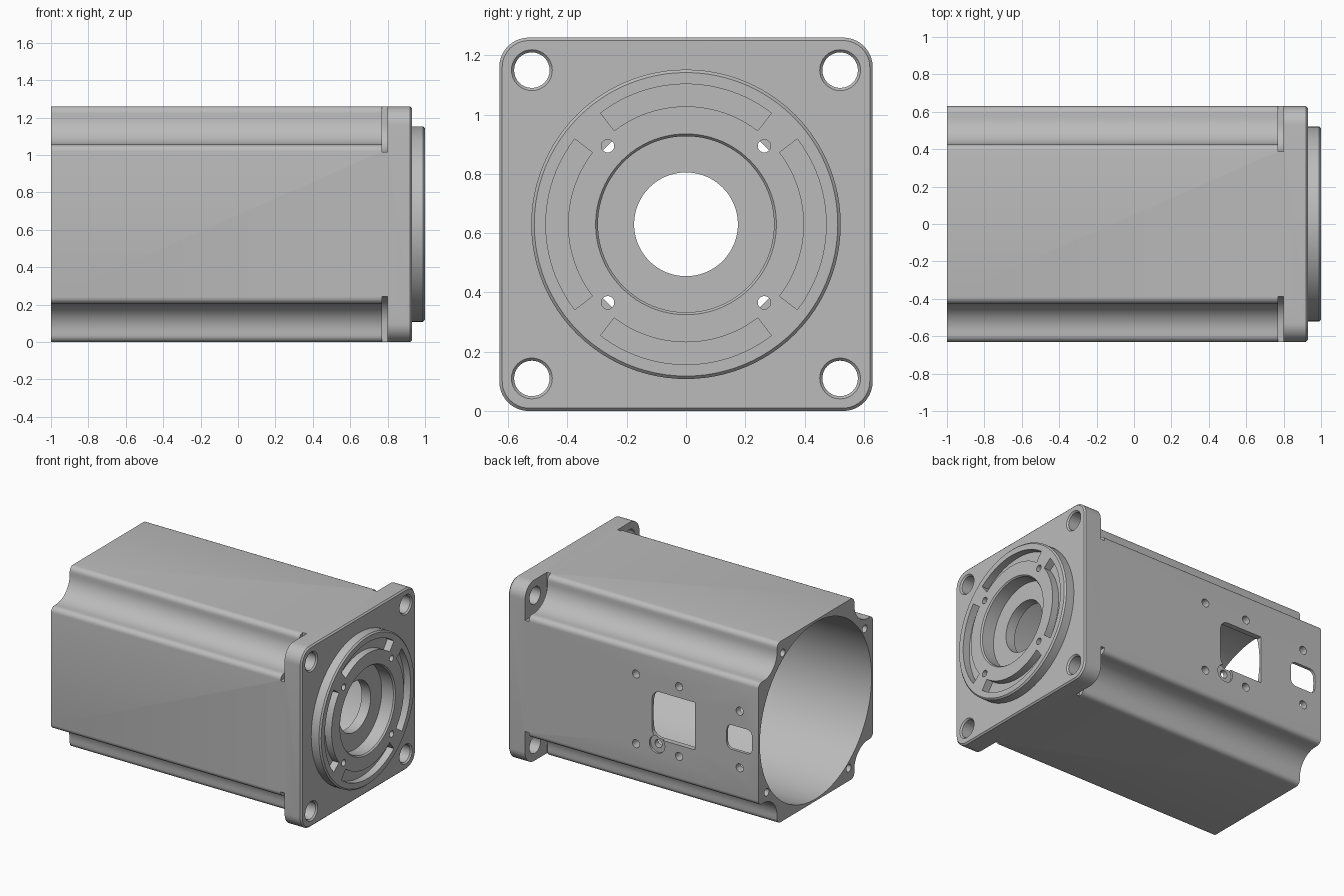
import bpy, bmesh
from math import cos, sin, pi, radians

old = bpy.data.objects.get("Cube")
if old:
    bpy.data.objects.remove(old, do_unlink=True)

H = 0.63          # half width of the square section, also the axis height

metal = bpy.data.materials.new("cast_grey")
metal.use_nodes = True
grey = (0.5, 0.5, 0.5, 1)
metal.diffuse_color = grey
metal.node_tree.nodes["Principled BSDF"].inputs["Base Color"].default_value = grey


# --- 2D outlines -----------------------------------------------------------
def arc(cx, cy, r, a0, a1, n):
    return [(cx + r * cos(radians(a0 + (a1 - a0) * i / n)),
             cy + r * sin(radians(a0 + (a1 - a0) * i / n))) for i in range(n + 1)]


def circle(r, cx=0, cy=0, n=32):
    return arc(cx, cy, r, 0, 360, n)[:-1]


def four_corners(corner):
    out = []
    for k in range(4):
        c, s = round(cos(k * pi / 2)), round(sin(k * pi / 2))
        out += [(c * u - s * v, s * u + c * v) for u, v in corner]
    return out


def scooped(edge, fillet, lip):
    """Square section with a filleted step cut out of each corner."""
    f = edge + fillet
    scoop = arc(f, f, fillet, 270, 180, 12)
    if lip:
        return four_corners(arc(H - lip, edge - lip, lip, 0, 90, 5) + scoop
                            + arc(edge - lip, H - lip, lip, 0, 90, 5))
    return four_corners([(H, edge)] + scoop + [(edge, H)])


def rounded_square(half, r):
    return four_corners(arc(half - r, half - r, r, 0, 90, 10))


def window(x0, x1, z0, z1, r_low, r_high):
    """Rectangle whose low-x and high-x corners have their own radii."""
    a, b = r_low, r_high
    return (arc(x1 - b, z1 - b, b, 0, 90, 6) + arc(x0 + a, z1 - a, a, 90, 180, 6)
            + arc(x0 + a, z0 + a, a, 180, 270, 6) + arc(x1 - b, z0 + b, b, 270, 360, 6))


# --- solids ----------------------------------------------------------------
def loft(name, sections, axis="x"):
    """Skin a stack of outlines along x (outline in y, z) or along y (in x, z)."""
    bm = bmesh.new()
    rings = []
    for d, outline in sections:
        rings.append([bm.verts.new((d, u, v + H) if axis == "x" else (u, d, v + H))
                      for u, v in outline])
    for lo, hi in zip(rings, rings[1:]):
        for i in range(len(lo)):
            j = (i + 1) % len(lo)
            bm.faces.new((lo[i], lo[j], hi[j], hi[i]))
    bm.faces.new(rings[0])
    bm.faces.new(rings[-1])
    bmesh.ops.recalc_face_normals(bm, faces=bm.faces)
    mesh = bpy.data.meshes.new(name)
    bm.to_mesh(mesh)
    bm.free()
    mesh.materials.append(metal)
    ob = bpy.data.objects.new(name, mesh)
    bpy.context.collection.objects.link(ob)
    return ob


def combine(target, tool, operation="DIFFERENCE"):
    tool.hide_render = True
    mod = target.modifiers.new("bool", "BOOLEAN")
    mod.operation, mod.solver, mod.object = operation, "EXACT", tool
    bpy.context.view_layer.objects.active = target
    bpy.ops.object.modifier_apply(modifier=mod.name)
    bpy.data.objects.remove(tool, do_unlink=True)


# Body with scooped corners, deeper neck, square flange and round boss
body_outline = scooped(0.425, 0.15, 0.035)
neck_outline = scooped(0.387, 0.15, 0)
housing = loft("motor_housing", [(-1, body_outline), (0.77, body_outline)])
combine(housing, loft("neck", [(0.77, neck_outline), (0.80, neck_outline)]), "UNION")
combine(housing, loft("flange", [(0.80, rounded_square(H, 0.1)),
                                 (0.92, rounded_square(H, 0.1)),
                                 (0.93, rounded_square(H - 0.01, 0.09))]), "UNION")
combine(housing, loft("boss", [(0.93, circle(0.522, n=96)), (0.99, circle(0.522, n=96)),
                               (1.0, circle(0.512, n=96))]), "UNION")

# Stepped central bore
bore = [(-1.1, 0.615), (0.74, 0.615), (0.74, 0.375), (0.83, 0.375), (0.83, 0.175),
        (0.90, 0.175), (0.90, 0.297), (0.99, 0.297), (1.0, 0.305), (1.1, 0.305)]
combine(housing, loft("bore", [(x, circle(r, n=96)) for x, r in bore]))

# Flange bolt holes, boss screw holes, end screw holes and arc slots, four each
for k in range(4):
    c, s = round(cos(k * pi / 2)), round(sin(k * pi / 2))

    def turn(u, v):
        return c * u - s * v, s * u + c * v

    bolt = turn(0.52, 0.52)
    combine(housing, loft("bolt_hole", [(0.785, circle(0.06, *bolt)), (0.92, circle(0.06, *bolt)),
                                        (0.93, circle(0.069, *bolt)), (0.95, circle(0.069, *bolt))]))
    screw = circle(0.022, *turn(0.264, 0.264), n=20)
    combine(housing, loft("boss_screw_hole", [(0.79, screw), (1.05, screw)]))
    end = circle(0.026, *turn(0.363, 0.54), n=20)
    combine(housing, loft("end_screw_hole", [(-1.05, end), (-0.85, end)]))
    mid = 90 * k
    slot = arc(0, 0, 0.473, mid - 37.5, mid + 37.5, 24) + arc(0, 0, 0.398, mid + 37.5, mid - 37.5, 24)
    combine(housing, loft("arc_slot", [(0.95, slot), (1.05, slot)]))

# Cable windows and screw holes in the back wall
for outline in (window(-0.51, -0.18, -0.165, 0.165, 0.004, 0.06),
                window(-0.95, -0.755, -0.085, 0.085, 0.04, 0.04)):
    combine(housing, loft("window", [(0.4, outline), (0.7, outline)], "y"))
holes = [(x, z) for x, h in ((-0.056, 0.243), (-0.387, 0.243), (-0.855, 0.197)) for z in (-h, h)]
for x, z in holes + [(-0.218, -0.205)]:
    hole = circle(0.028, x, z, 20)
    combine(housing, loft("wall_screw_hole", [(0.4, hole), (0.7, hole)], "y"))
spot = circle(0.06, -0.218, -0.205)
combine(housing, loft("spot_face", [(0.615, spot), (0.7, spot)], "y"))

# Smooth curved walls, keep machined edges sharp
bpy.ops.object.select_all(action="DESELECT")
housing.select_set(True)
bpy.context.view_layer.objects.active = housing
bpy.ops.object.shade_smooth_by_angle(angle=radians(30))
